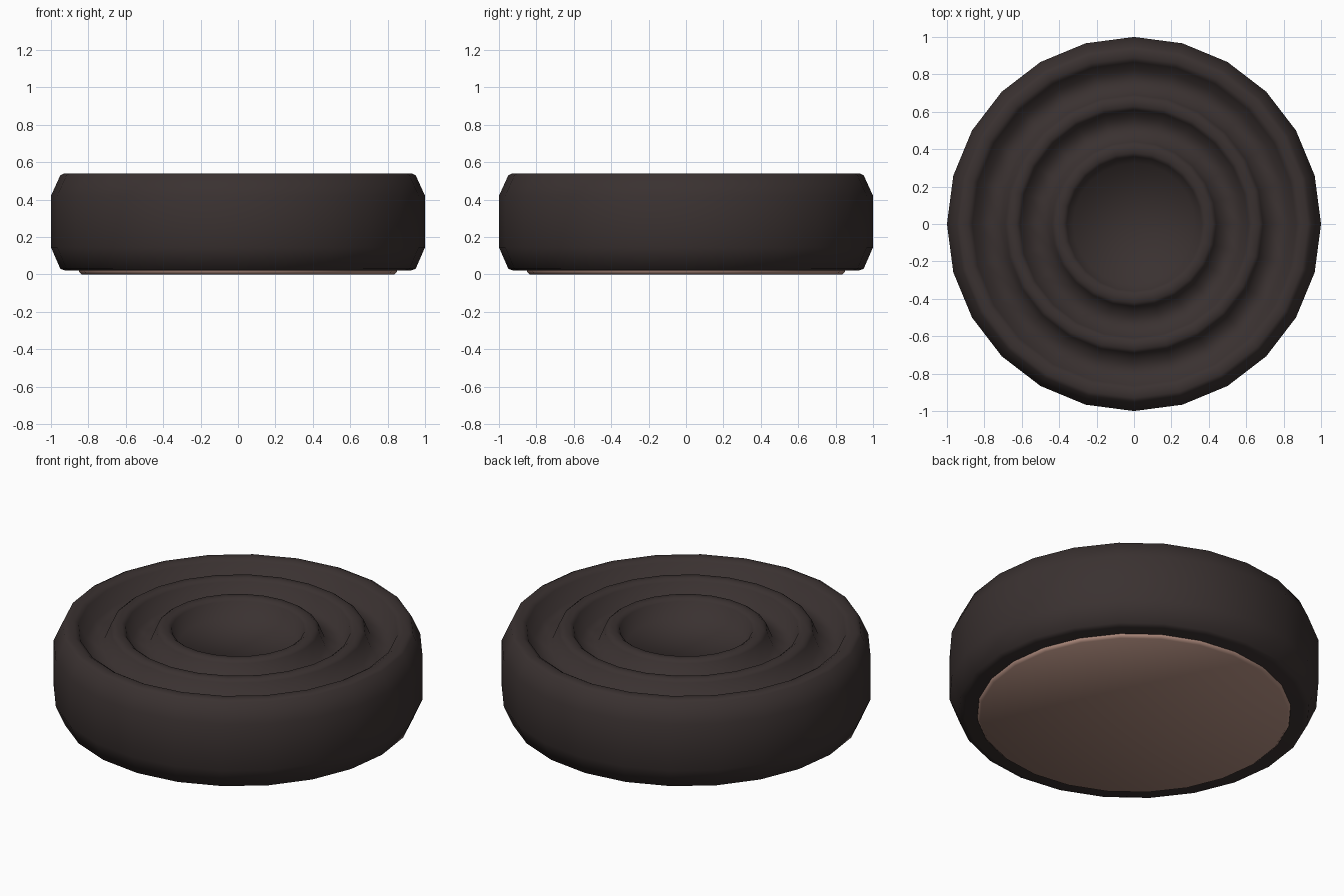
import bpy, bmesh, math

if "Cube" in bpy.data.objects:
    bpy.data.objects.remove(bpy.data.objects["Cube"])

SIDES = 24


def material(name, rgb):
    m = bpy.data.materials.new(name)
    m.diffuse_color = (*rgb, 1)
    m.use_nodes = True
    m.node_tree.nodes["Principled BSDF"].inputs["Base Color"].default_value = m.diffuse_color
    return m


def lathe(name, profile, mat):
    """Revolve (radius, z) points about z; radius 0 gives a pole."""
    bm = bmesh.new()
    rings = []
    for r, z in profile:
        if r == 0:
            rings.append([bm.verts.new((0, 0, z))] * SIDES)
        else:
            rings.append([bm.verts.new((r * math.cos(2 * math.pi * i / SIDES),
                                        r * math.sin(2 * math.pi * i / SIDES), z))
                          for i in range(SIDES)])
    for a, b in zip(rings, rings[1:]):
        for i in range(SIDES):
            j = (i + 1) % SIDES
            quad = list(dict.fromkeys((a[i], a[j], b[j], b[i])))
            bm.faces.new(quad)
    bmesh.ops.recalc_face_normals(bm, faces=bm.faces[:])
    for f in bm.faces:
        f.smooth = True
    me = bpy.data.meshes.new(name)
    bm.to_mesh(me)
    bm.free()
    me.materials.append(mat)
    ob = bpy.data.objects.new(name, me)
    bpy.context.collection.objects.link(ob)
    return ob


dark = material("dark rubber", (0.042, 0.031, 0.030))
tan = material("tan base", (0.434, 0.262, 0.209))

TOP, FLOOR = 0.54, 0.44

# body: chamfered puck with the outer rim
profile = [(0, 0.02), (0.92, 0.02), (0.95, 0.03), (1.0, 0.145), (1.0, 0.42),
           (0.95, 0.53), (0.93, TOP), (0.89, TOP), (0.865, TOP - 0.015), (0.825, FLOOR)]
# two raised concentric rings
for c in (0.65, 0.40):
    profile += [(c + 0.075, FLOOR), (c + 0.04, TOP - 0.015), (c + 0.02, TOP),
                (c - 0.02, TOP), (c - 0.04, TOP - 0.015), (c - 0.075, FLOOR)]
# sunken centre
profile += [(0, FLOOR)]
lathe("ringed_body", profile, dark)

# thin foot pad underneath
pad = lathe("foot_pad", [(0, 0), (0.835, 0), (0.85, 0.015), (0.85, 0.03), (0, 0.03)], tan)
bpy.context.view_layer.objects.active = pad
pad.select_set(True)
bpy.ops.object.shade_smooth_by_angle(angle=math.radians(50))
